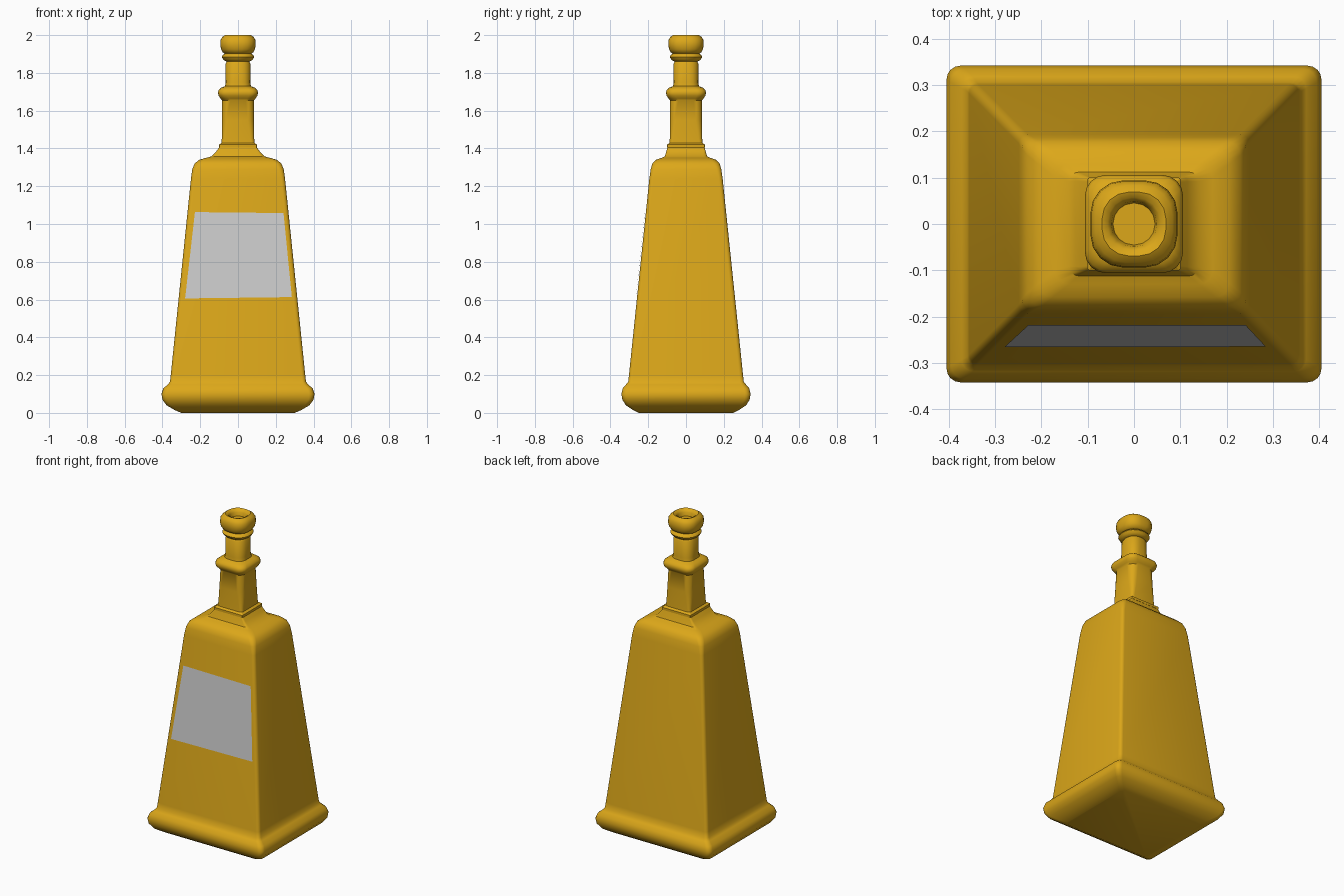
import bpy, bmesh
from math import sin, cos, pi, radians

gold = bpy.data.materials.new("amber_gold")
gold.diffuse_color = (0.72, 0.39, 0.01, 1)


def section(bm, z, hx, hy, r, n=4):
    """Rounded rectangle ring: half sizes hx, hy and corner radius r."""
    ring = []
    for k, (sx, sy) in enumerate([(1, 1), (-1, 1), (-1, -1), (1, -1)]):
        for i in range(n + 1):
            a = k * pi / 2 + i / n * pi / 2
            ring.append(bm.verts.new((sx * (hx - r) + r * cos(a),
                                      sy * (hy - r) + r * sin(a), z)))
    return ring


def loft(name, rows, angle=40):
    """Skin a stack of rounded rectangles and cap both ends."""
    bm = bmesh.new()
    rings = [section(bm, *row) for row in rows]
    for a, b in zip(rings, rings[1:]):
        for i in range(len(a)):
            j = (i + 1) % len(a)
            bm.faces.new((a[i], a[j], b[j], b[i]))
    bm.faces.new(rings[0][::-1])
    bm.faces.new(rings[-1])
    mesh = bpy.data.meshes.new(name)
    bm.to_mesh(mesh)
    bm.free()
    obj = bpy.data.objects.new(name, mesh)
    bpy.context.collection.objects.link(obj)
    mesh.materials.append(gold)
    bpy.ops.object.select_all(action='DESELECT')
    obj.select_set(True)
    bpy.context.view_layer.objects.active = obj
    bpy.ops.object.shade_smooth_by_angle(angle=radians(angle))
    return obj


# Tapered body with rounded foot and shoulder (z, half x, half y, corner)
loft("bottle_body", [
    (0.00, 0.30, 0.25, 0.02), (0.015, 0.335, 0.28, 0.02),
    (0.04, 0.378, 0.318, 0.025), (0.07, 0.40, 0.337, 0.028),
    (0.10, 0.405, 0.342, 0.03), (0.13, 0.395, 0.335, 0.03),
    (0.15, 0.372, 0.318, 0.025), (0.165, 0.36, 0.306, 0.02),
    (0.20, 0.356, 0.302, 0.02), (1.24, 0.249, 0.194, 0.02),
    (1.29, 0.242, 0.187, 0.025), (1.32, 0.23, 0.178, 0.03),
    (1.34, 0.205, 0.158, 0.03), (1.35, 0.17, 0.13, 0.03),
    (1.358, 0.14, 0.112, 0.02), (1.385, 0.115, 0.104, 0.012),
    (1.415, 0.092, 0.096, 0.006)])

# Square collar at the foot of the neck
loft("neck_collar", [(1.405, 0.10, 0.10, 0.003), (1.42, 0.10, 0.10, 0.003),
                     (1.43, 0.086, 0.086, 0.003)], 30)

# Neck: square below, rounded ring, round above
loft("neck", [
    (1.41, 0.088, 0.088, 0.012), (1.45, 0.086, 0.086, 0.02),
    (1.55, 0.086, 0.086, 0.035), (1.655, 0.085, 0.085, 0.045),
    (1.665, 0.093, 0.093, 0.045), (1.68, 0.103, 0.103, 0.045),
    (1.695, 0.106, 0.106, 0.045), (1.71, 0.102, 0.102, 0.045),
    (1.722, 0.088, 0.088, 0.045), (1.73, 0.068, 0.068, 0.045),
    (1.75, 0.066, 0.066, 0.048), (1.85, 0.065, 0.065, 0.05),
    (1.862, 0.058, 0.058, 0.05)])

# Thin lip ring under the mouth
loft("lip_ring", [
    (1.86, 0.062, 0.062, 0.058), (1.87, 0.078, 0.078, 0.07),
    (1.885, 0.086, 0.086, 0.075), (1.895, 0.08, 0.08, 0.072),
    (1.904, 0.066, 0.066, 0.06)])

# Rounded mouth with a shallow recess
loft("bottle_mouth", [
    (1.90, 0.066, 0.066, 0.06), (1.908, 0.08, 0.08, 0.066),
    (1.925, 0.09, 0.09, 0.07), (1.95, 0.094, 0.094, 0.07),
    (1.975, 0.092, 0.092, 0.07), (1.99, 0.083, 0.083, 0.066),
    (2.00, 0.069, 0.069, 0.058), (1.995, 0.057, 0.057, 0.052),
    (1.982, 0.049, 0.049, 0.046), (1.96, 0.045, 0.045, 0.043)], 50)

# Flat label following the front slope
label = bpy.data.meshes.new("front_label")
label.from_pydata([(-0.28, -0.266, 0.606), (0.285, -0.265, 0.613),
                   (0.241, -0.218, 1.058), (-0.228, -0.218, 1.063)],
                  [], [(0, 1, 2, 3)])
bpy.context.collection.objects.link(bpy.data.objects.new("front_label", label))
